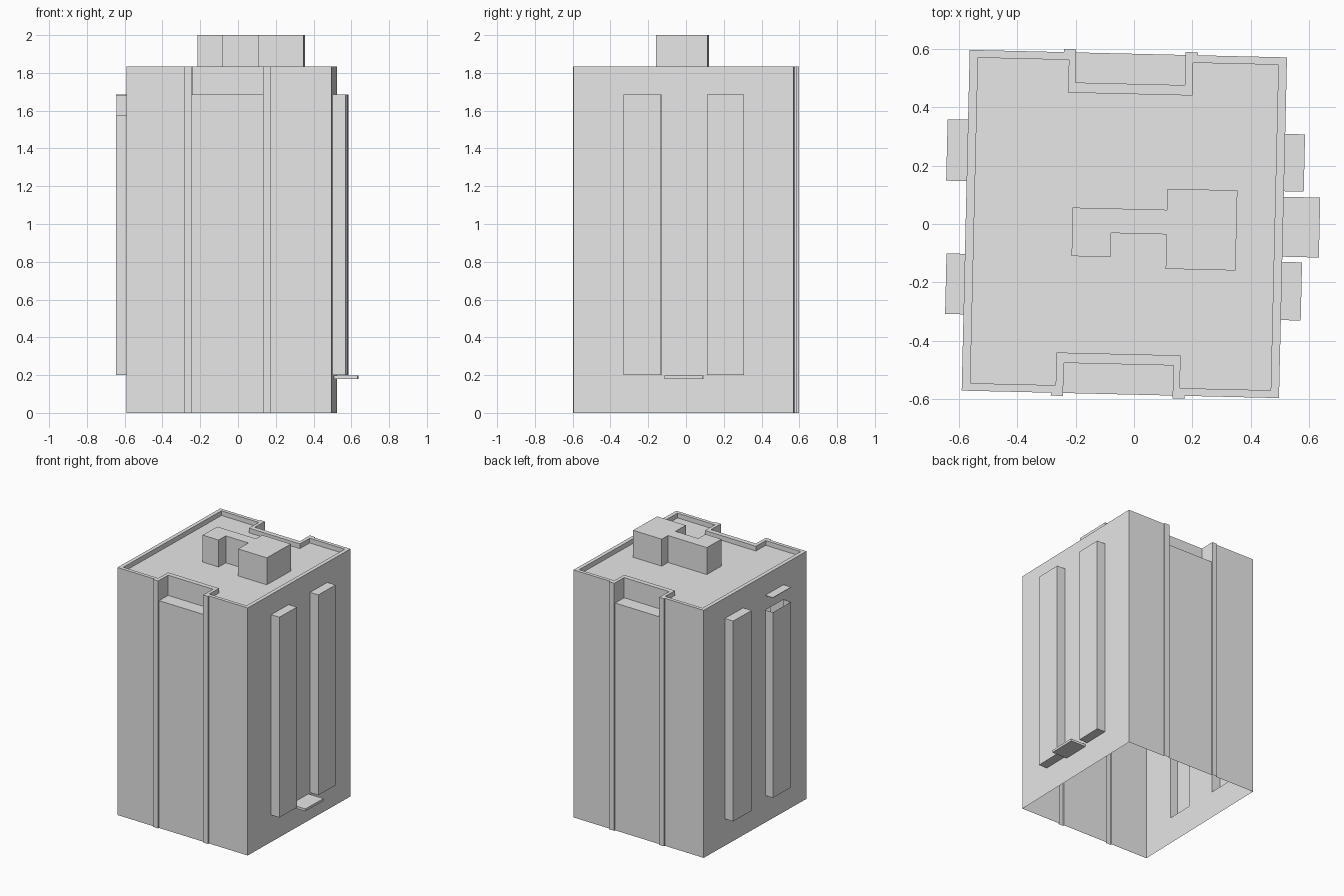
import bpy, bmesh, math
from mathutils import Matrix

cube = bpy.data.objects.get("Cube")
if cube:
    bpy.data.objects.remove(cube, do_unlink=True)

GREY = (0.8, 0.8, 0.8, 1)
mat = bpy.data.materials.new("plain_grey")
mat.use_nodes = True
mat.diffuse_color = GREY
mat.node_tree.nodes["Principled BSDF"].inputs["Base Color"].default_value = GREY

# The whole block sits slightly turned on its plot
PLACE = Matrix.Translation((-0.033, 0, 0)) @ Matrix.Rotation(math.radians(-1.35), 4, 'Z')
ROOF, TOP, LEDGE = 1.80, 1.835, 1.685


def prism(name, outline, z0, z1):
    """Extrude a plan outline between two heights."""
    bm = bmesh.new()
    face = bm.faces.new([bm.verts.new((x, y, z0)) for x, y in outline])
    top = bmesh.ops.extrude_face_region(bm, geom=[face])["geom"]
    bmesh.ops.translate(bm, vec=(0, 0, z1 - z0),
                        verts=[v for v in top if isinstance(v, bmesh.types.BMVert)])
    bmesh.ops.recalc_face_normals(bm, faces=bm.faces)
    me = bpy.data.meshes.new(name)
    bm.to_mesh(me)
    bm.free()
    me.materials.append(mat)
    ob = bpy.data.objects.new(name, me)
    ob.matrix_world = PLACE
    bpy.context.collection.objects.link(ob)
    return ob


def box(name, x0, x1, y0, y1, z0, z1):
    return prism(name, [(x0, y0), (x1, y0), (x1, y1), (x0, y1)], z0, z1)


def combine(target, tool, operation):
    """Apply a boolean and discard the tool."""
    mod = target.modifiers.new("combine", 'BOOLEAN')
    mod.operation, mod.solver, mod.object = operation, 'EXACT', tool
    bpy.context.view_layer.update()
    graph = bpy.context.evaluated_depsgraph_get()
    mesh = bpy.data.meshes.new_from_object(target.evaluated_get(graph))
    target.modifiers.clear()
    target.data = mesh
    bpy.data.objects.remove(tool, do_unlink=True)


def both_ends(half):
    """Repeat a front outline at the back by a half turn."""
    return half + [(-x, -y) for x, y in half]


def drop_faces(ob, test):
    bm = bmesh.new()
    bm.from_mesh(ob.data)
    bmesh.ops.delete(bm, geom=[f for f in bm.faces if test(f)], context='FACES')
    bm.to_mesh(ob.data)
    bm.free()


# Tower with two slim pilasters on the front and back
W, D, P = 0.543, 0.583, 0.593
L0, L1, R1, R0 = -0.238, -0.196, 0.179, 0.22
tower = prism("tower", both_ends([
    (-W, -D), (L0, -D), (L0, -P), (L1, -P), (L1, -D),
    (R1, -D), (R1, -P), (R0, -P), (R0, -D), (W, -D)]), 0, TOP)

# Balcony recesses under the parapet
combine(tower, box("front_cut", L1, R1, -0.7, -0.48, LEDGE, 2), 'DIFFERENCE')
combine(tower, box("back_cut", -R1, -L1, 0.48, 0.7, LEDGE, 2), 'DIFFERENCE')

# Sunken roof inside the parapet
w, d, n = 0.514, 0.557, 0.445
combine(tower, prism("roof_cut", both_ends([
    (-w, -d), (-0.222, -d), (-0.222, -n), (0.203, -n), (0.203, -d), (w, -d)]),
    ROOF, 2), 'DIFFERENCE')

# Tall projecting bays; the one at the right front stops short of its cap
SHORT = 1.575
for x, y0, y1, z1 in [(0.611, 0.125, 0.321, LEDGE), (0.611, -0.316, -0.117, LEDGE),
                      (-0.613, 0.134, 0.344, LEDGE), (-0.606, -0.322, -0.115, SHORT)]:
    inner = math.copysign(W - 0.02, x)
    combine(tower, box("bay", min(x, inner), max(x, inner), y0, y1, 0.2, z1), 'UNION')

# Open underside, and open top on the short bay
drop_faces(tower, lambda f: f.calc_center_median().z < 0.001
           or (abs(f.normal.z) > 0.9 and abs(f.calc_center_median().z - SHORT) < 0.01))
box("bay_cap", -0.606, -W, -0.322, -0.115, LEDGE - 0.004, LEDGE)

# Entrance canopy
box("entrance_canopy", W, 0.668, -0.099, 0.106, 0.18, 0.198)

# Rooftop plant room
prism("plant_room", [
    (-0.178, 0.052), (0.145, 0.052), (0.145, 0.124), (0.384, 0.124), (0.384, -0.15),
    (0.145, -0.15), (0.145, -0.032), (-0.045, -0.032), (-0.045, -0.114), (-0.178, -0.114)],
    ROOF, 2.0)
